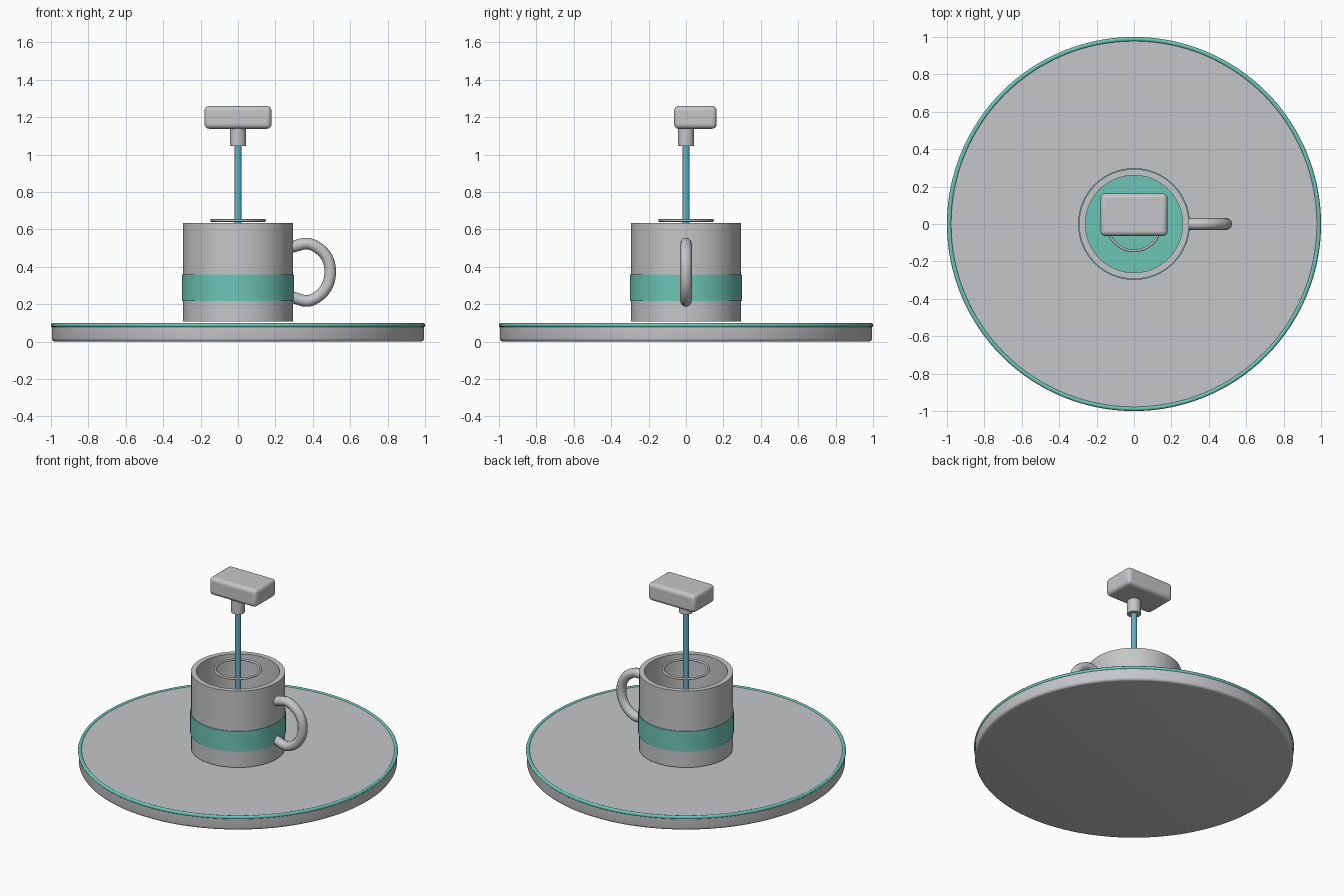
import bpy, bmesh, math
from mathutils import Vector

cube = bpy.data.objects.get("Cube")
if cube:
    bpy.data.objects.remove(cube, do_unlink=True)


def material(name, rgb):
    m = bpy.data.materials.new(name)
    m.use_nodes = True
    m.diffuse_color = (*rgb, 1)
    m.node_tree.nodes["Principled BSDF"].inputs["Base Color"].default_value = (*rgb, 1)
    return m


GREY = material("light grey", (0.56, 0.565, 0.575))
TEAL = material("teal", (0.155, 0.56, 0.47))
BLUE = material("blue", (0.115, 0.43, 0.63))


def finish(obj, name, mat):
    obj.name = name
    obj.data.materials.append(mat)
    bpy.ops.object.select_all(action="DESELECT")
    obj.select_set(True)
    bpy.context.view_layer.objects.active = obj
    bpy.ops.object.shade_smooth_by_angle(angle=math.radians(35))
    return obj


def lathe(name, mat, profile, steps=64):
    """Spin an (r, z) profile, starting and ending on the axis, around z."""
    bm = bmesh.new()
    verts = [bm.verts.new((r, 0, z)) for r, z in profile]
    edges = [bm.edges.new(pair) for pair in zip(verts, verts[1:])]
    bmesh.ops.spin(bm, geom=verts + edges, cent=(0, 0, 0), axis=(0, 0, 1),
                   angle=math.tau, steps=steps, use_duplicate=False)
    bmesh.ops.remove_doubles(bm, verts=bm.verts, dist=1e-4)
    bmesh.ops.recalc_face_normals(bm, faces=bm.faces)
    mesh = bpy.data.meshes.new(name)
    bm.to_mesh(mesh)
    bm.free()
    obj = bpy.data.objects.new(name, mesh)
    bpy.context.collection.objects.link(obj)
    return finish(obj, name, mat)


def cylinder(name, mat, radius, bottom, top, steps=64):
    return lathe(name, mat, [(0, bottom), (radius, bottom), (radius, top), (0, top)], steps)


def ring(name, mat, radius, thickness, z, steps):
    bpy.ops.mesh.primitive_torus_add(major_radius=radius, minor_radius=thickness,
                                     major_segments=steps, minor_segments=12,
                                     location=(0, 0, z))
    return finish(bpy.context.object, name, mat)


# Round tray with softened edges and a coloured rim
b = 0.018
corner = [(0.995 - b + b * math.sin(a), b - b * math.cos(a))
          for a in (math.pi / 2 * i / 4 for i in range(5))]
lathe("tray", GREY, [(0, 0)] + corner + [(0.995, 0.085), (0.985, 0.094), (0, 0.094)], 128)
ring("tray_rim", TEAL, 0.988, 0.012, 0.088, 128)

# Hollow mug with a solid coloured band crossing it
lathe("mug", GREY, [(0, 0.107), (0.294, 0.107), (0.294, 0.634),
                    (0.26, 0.634), (0.26, 0.15), (0, 0.15)])
cylinder("mug_band", TEAL, 0.299, 0.218, 0.358)

# Mug handle swept along a curve
path = [(0.275, 0.505), (0.40, 0.517), (0.493, 0.38), (0.40, 0.225), (0.275, 0.24)]
curve = bpy.data.curves.new("mug_handle", "CURVE")
curve.dimensions = "3D"
curve.bevel_depth = 0.031
curve.bevel_resolution = 4
curve.resolution_u = 10
curve.use_fill_caps = True
spline = curve.splines.new("BEZIER")
spline.bezier_points.add(len(path) - 1)
for point, (x, z) in zip(spline.bezier_points, path):
    point.co = Vector((x, 0, z))
    point.handle_left_type = point.handle_right_type = "AUTO"
handle = bpy.data.objects.new("mug_handle", curve)
bpy.context.collection.objects.link(handle)
bpy.ops.object.select_all(action="DESELECT")
handle.select_set(True)
bpy.context.view_layer.objects.active = handle
bpy.ops.object.convert(target="MESH")
finish(bpy.context.object, "mug_handle", GREY)

# Thin ring hovering at the mug mouth
ring("mouth_ring", GREY, 0.143, 0.007, 0.648, 64)

# Upright rod, collar and head block
cylinder("rod", BLUE, 0.02, 0.34, 1.08, 24)
cylinder("collar", GREY, 0.043, 1.045, 1.15, 32)
bpy.ops.mesh.primitive_cube_add(size=1, location=(0, 0.05, 1.199))
head = bpy.context.object
head.scale = (0.358, 0.228, 0.122)
bpy.ops.object.transform_apply(location=False, rotation=False, scale=True)
finish(head, "head_block", GREY)
bevel = head.modifiers.new("soft edges", "BEVEL")
bevel.width = 0.025
bevel.segments = 4
